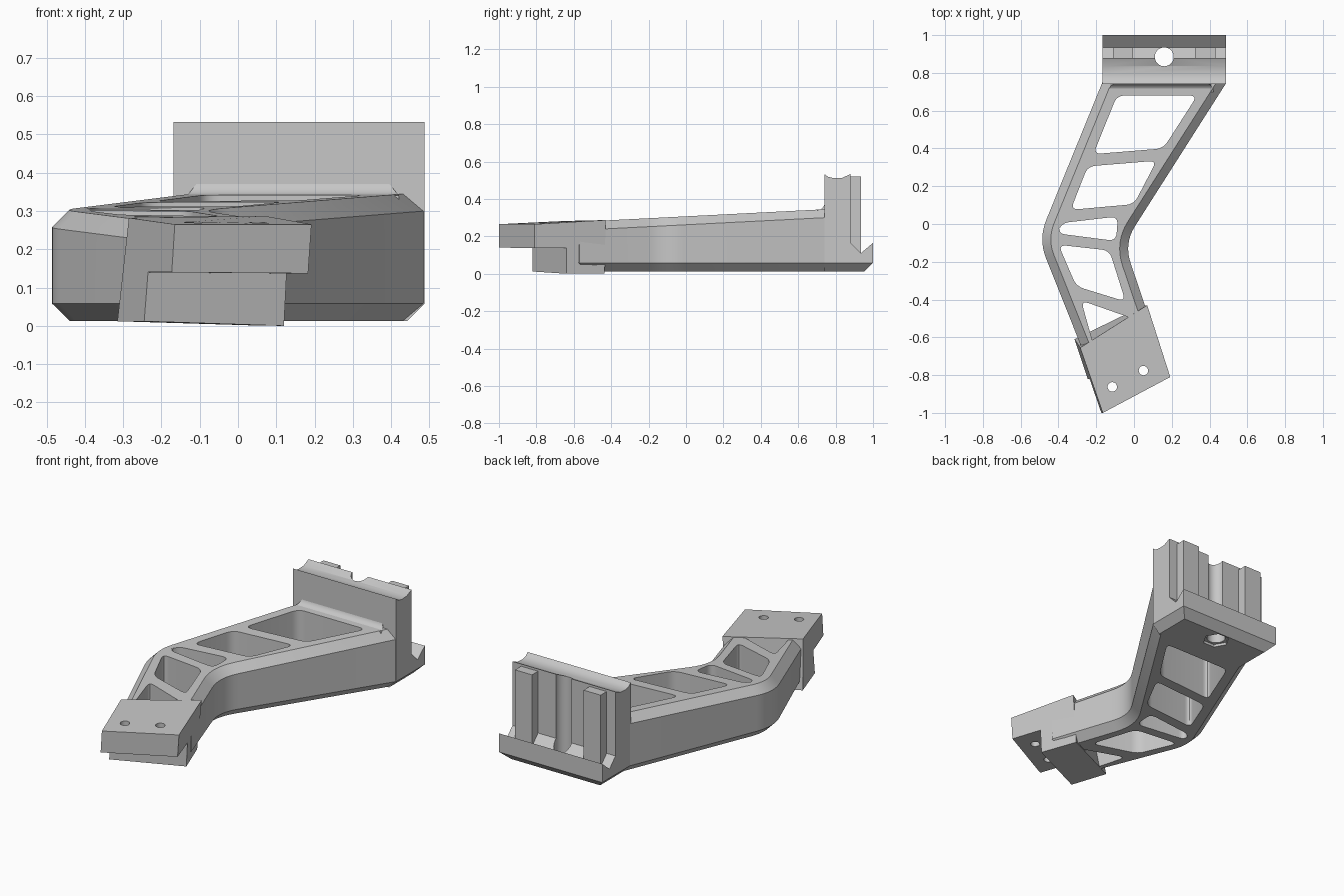
import bpy, bmesh, math
from mathutils import Vector

cube = bpy.data.objects.get("Cube")
if cube:
    bpy.data.objects.remove(cube, do_unlink=True)

metal = bpy.data.materials.new("light grey metal")
metal.use_nodes = True
GREY = (0.57, 0.57, 0.57, 1)
metal.diffuse_color = GREY
metal.node_tree.nodes["Principled BSDF"].inputs["Base Color"].default_value = GREY


def finish(name, bm):
    bmesh.ops.recalc_face_normals(bm, faces=bm.faces)
    if bm.calc_volume(signed=True) < 0:
        bmesh.ops.reverse_faces(bm, faces=bm.faces)
    mesh = bpy.data.meshes.new(name)
    bm.to_mesh(mesh)
    bm.free()
    mesh.materials.append(metal)
    obj = bpy.data.objects.new(name, mesh)
    bpy.context.collection.objects.link(obj)
    return obj


def walls(bm, rings):
    """Side faces through matching rings of points; returns the vertex rings."""
    loops = [[bm.verts.new(p) for p in ring] for ring in rings]
    n = len(loops[0])
    for a, b in zip(loops, loops[1:]):
        for i in range(n):
            j = (i + 1) % n
            bm.faces.new((a[i], a[j], b[j], b[i]))
    return loops


def loft(rings):
    """Closed solid through matching rings of points."""
    bm = bmesh.new()
    loops = walls(bm, rings)
    bm.faces.new(loops[0][::-1])
    bm.faces.new(loops[-1])
    return bm


def prism_x(profile, x0, x1):
    return loft([[(x, y, z) for y, z in profile] for x in (x0, x1)])


def prism_z(outline, z0, z1):
    return loft([[(x, y, z) for x, y in outline] for z in (z0, z1)])


def rounded(corners, steps=8):
    """Corners are (x, y, cut-back); a cut-back of 0 stays sharp."""
    out = []
    for i, (x, y, d) in enumerate(corners):
        p = Vector((x, y))
        if not d:
            out.append(p)
            continue
        a = p + (Vector(corners[i - 1][:2]) - p).normalized() * d
        b = p + (Vector(corners[(i + 1) % len(corners)][:2]) - p).normalized() * d
        for k in range(steps + 1):
            t = k / steps
            out.append(a * (1 - t) ** 2 + p * 2 * t * (1 - t) + b * t * t)
    return out


def inset(points, dist):
    """Mitred inward offset of a counter-clockwise outline."""
    out = []
    for i, p in enumerate(points):
        u = (p - points[i - 1]).normalized()
        v = (points[(i + 1) % len(points)] - p).normalized()
        n1, n2 = Vector((-u.y, u.x)), Vector((-v.y, v.x))
        out.append(p + (n1 + n2) * dist / (1 + n1.dot(n2)))
    return out


def circle(x, y, r, n):
    return [(x + r * math.cos(math.tau * k / n), y + r * math.sin(math.tau * k / n))
            for k in range(n)]


def cut(obj, cutters):
    for c in cutters:
        mod = obj.modifiers.new("cut", 'BOOLEAN')
        mod.operation = 'DIFFERENCE'
        mod.solver = 'EXACT'
        mod.object = c
    bpy.context.view_layer.update()
    graph = bpy.context.evaluated_depsgraph_get()
    mesh = bpy.data.meshes.new_from_object(obj.evaluated_get(graph))
    obj.modifiers.clear()
    obj.data = mesh
    for c in cutters:
        bpy.data.objects.remove(c, do_unlink=True)


# Bent arm with chamfered edges and a gently rising top
CH, BASE = 0.045, 0.013


def top(y):
    return 0.285 + (y + 0.43) * 0.051


outline = rounded([(-0.147, 0.80, 0), (-0.506, -0.08, 0.11), (-0.235, -0.76, 0),
                   (0.105, -0.57, 0), (-0.053, -0.103, 0.11), (0.484, 0.74, 0),
                   (0.484, 0.80, 0)])
small = inset(outline, CH)
bm = bmesh.new()
rings = walls(bm, [
    [(p.x, p.y, BASE) for p in small],
    [(p.x, p.y, BASE + CH) for p in outline],
    [(p.x, p.y, top(p.y) - CH) for p in outline],
    [(p.x, p.y, top(p.y)) for p in small]])
lower, upper = [rings[0]], [rings[-1]]

# Lightening pockets right through the arm
pockets = [
    [(-0.09, 0.68), (0.335, 0.68), (0.155, 0.40), (-0.215, 0.37)],
    [(-0.245, 0.305), (0.12, 0.335), (0.0, 0.105), (-0.335, 0.075)],
    [(-0.385, 0.005), (-0.085, 0.04), (-0.095, -0.09), (-0.405, -0.05)],
    [(-0.40, -0.11), (-0.13, -0.14), (-0.045, -0.41), (-0.305, -0.33)],
    [(-0.28, -0.405), (0.02, -0.51), (-0.09, -0.58), (-0.21, -0.655)]]
for corners in pockets:
    hole = rounded([(x, y, 0.042) for x, y in corners], 6)
    a, b = walls(bm, [[(p.x, p.y, BASE) for p in hole],
                      [(p.x, p.y, top(p.y)) for p in hole]])
    lower.append(a)
    upper.append(b)

# Top and bottom skins around the pockets
for skin in (lower, upper):
    edges = [bm.edges.get((ring[i - 1], ring[i])) for ring in skin for i in range(len(ring))]
    bmesh.ops.triangle_fill(bm, edges=edges, use_beauty=True, normal=(0, 0, 1))
arm = finish("arm", bm)

# Upright clamp plate with grooved foot
X0, X1 = -0.168, 0.487
bm = prism_x([(0.74, BASE), (0.955, BASE), (1.0, BASE + CH), (1.0, 0.165), (0.935, 0.11),
              (0.88, 0.165), (0.88, 0.533), (0.835, 0.513), (0.79, 0.511),
              (0.76, 0.518), (0.74, 0.533)], X0, X1)
for x, side in ((X0, -1), (X1, 1)):
    res = bmesh.ops.bisect_plane(bm, geom=bm.verts[:] + bm.edges[:] + bm.faces[:],
                                 plane_co=(x, 0, BASE + CH), plane_no=(side, 0, -1),
                                 clear_outer=True)
    edges = [e for e in res["geom_cut"] if isinstance(e, bmesh.types.BMEdge)]
    bmesh.ops.holes_fill(bm, edges=edges)
plate = finish("clamp_plate", bm)
cut(plate, [finish("bolt_cutter", prism_z(circle(0.16, 0.885, 0.05, 32), -0.1, 0.7)),
            finish("nut_cutter", prism_z(circle(0.16, 0.885, 0.072, 6), -0.1, 0.028))])

# Two ribs on the back of the clamp plate
ribs = []
for side, x in (("right", -0.112), ("left", 0.324)):
    ribs.append(finish(side + "_rib", prism_x(
        [(0.87, 0.1), (0.935, 0.1), (0.935, 0.52), (0.87, 0.52)], x, x + 0.108)))

# Concave fillet where the arm meets the plate
r = 0.042
arc = [(0.742 - r + r * math.sin(a), 0.382 - r * math.cos(a))
       for a in (math.pi / 2 * k / 8 for k in range(9))]
bm = prism_x(arc + [(0.76, 0.382), (0.76, 0.32), (0.742 - r, 0.32)], -0.133, 0.42)
for v in bm.verts:
    v.co.x += (-1 if v.co.x > 0 else 1) * max(0, v.co.z - 0.34) * 0.8
fillet = finish("fillet", bm)

# Skewed mounting block with an overhanging nose
right_side = [(-0.165, -1.0, 0.265), (-0.285, -0.655, 0.282), (-0.315, -0.61, 0.012),
              (-0.245, -0.82, 0.012), (-0.235, -0.82, 0.14), (-0.173, -1.0, 0.14)]
left_side = [(0.192, -0.81, 0.265), (0.07, -0.43, 0.287), (0.045, -0.435, 0.001),
             (0.12, -0.64, 0.0), (0.127, -0.64, 0.137), (0.183, -0.81, 0.137)]
block = finish("mounting_block", loft([right_side, left_side]))
cut(block, [finish("screw_cutter", prism_z(circle(x, y, 0.025, 20), 0.05, 0.5))
            for x, y in ((-0.115, -0.862), (0.05, -0.776))])

# Smooth the curved walls, keep the machined edges crisp
bpy.ops.object.select_all(action='DESELECT')
for obj in [arm, plate, fillet, block] + ribs:
    obj.select_set(True)
bpy.context.view_layer.objects.active = arm
bpy.ops.object.shade_smooth_by_angle(angle=math.radians(25))
